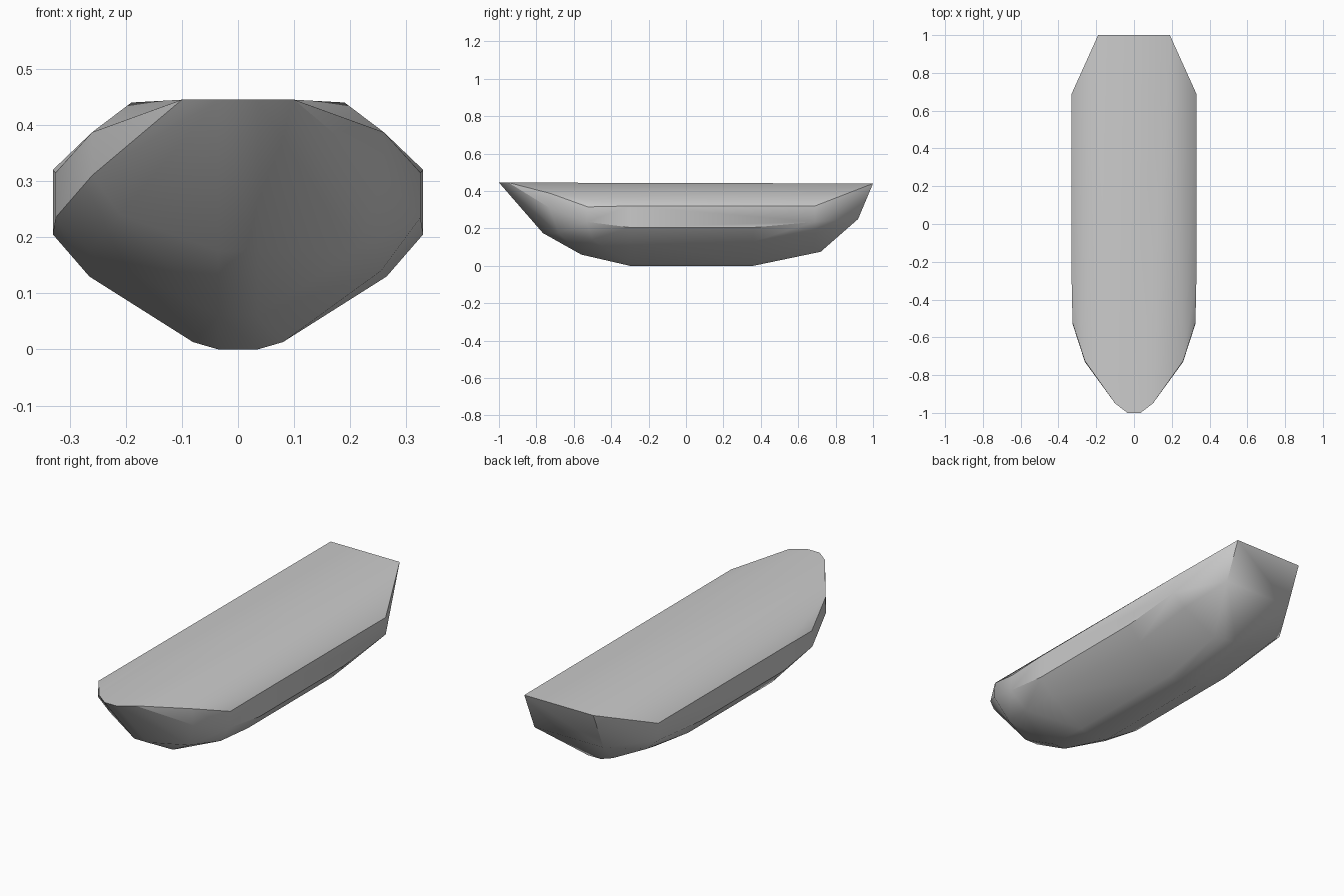
import bpy, bmesh, math

if "Cube" in bpy.data.objects:
    bpy.data.objects.remove(bpy.data.objects["Cube"])

# Half-hull corner points: (x, y, z), mirrored across x = 0
BOW = [(0.035, -1.0, 0.445), (0.10, -0.95, 0.445), (0.26, -0.725, 0.387),
       (0.26, -0.73, 0.31), (0.035, -0.765, 0.175), (0.035, -0.56, 0.06),
       (0.325, -0.525, 0.315), (0.325, -0.53, 0.235)]
STERN = [(0.33, 0.69, 0.32), (0.33, 0.69, 0.235), (0.265, 0.69, 0.175),
         (0.08, 0.69, 0.08), (0.035, 0.72, 0.075),
         (0.19, 0.92, 0.25), (0.19, 1.0, 0.44)]
# Constant middle section: (x, z), between two stations
SECTION = [(0.035, 0.0), (0.08, 0.013), (0.265, 0.13), (0.33, 0.205), (0.33, 0.32)]
MIDDLE = [(x, y, z) for y in (-0.30, 0.36) for x, z in SECTION]
# Lower bow corners differ slightly between the two sides
RIGHT_CHINE = [(0.21, -0.68, 0.175), (0.255, -0.5, 0.14)]
LEFT_CHINE = [(-0.21, -0.71, 0.24), (-0.265, -0.53, 0.175)]

# Hull skin wrapped around the corner points
half = BOW + MIDDLE + STERN
points = half + [(-x, y, z) for x, y, z in half] + RIGHT_CHINE + LEFT_CHINE
bm = bmesh.new()
for p in points:
    bm.verts.new(p)
res = bmesh.ops.convex_hull(bm, input=list(bm.verts))
bmesh.ops.delete(bm, geom=[v for v in bm.verts if not v.link_faces], context='VERTS')
bmesh.ops.dissolve_limit(bm, angle_limit=math.radians(0.8),
                         verts=list(bm.verts), edges=list(bm.edges))
bmesh.ops.recalc_face_normals(bm, faces=list(bm.faces))

mesh = bpy.data.meshes.new("boat_hull")
bm.to_mesh(mesh)
bm.free()
hull = bpy.data.objects.new("boat_hull", mesh)
bpy.context.collection.objects.link(hull)

# Plain grey paint
grey = bpy.data.materials.new("grey")
grey.diffuse_color = (0.6, 0.6, 0.6, 1.0)
grey.use_nodes = True
grey.node_tree.nodes["Principled BSDF"].inputs["Base Color"].default_value = grey.diffuse_color
mesh.materials.append(grey)

# Soft hull sides with sharp deck and transom edges
bpy.context.view_layer.objects.active = hull
hull.select_set(True)
bpy.ops.object.shade_smooth_by_angle(angle=math.radians(30))
